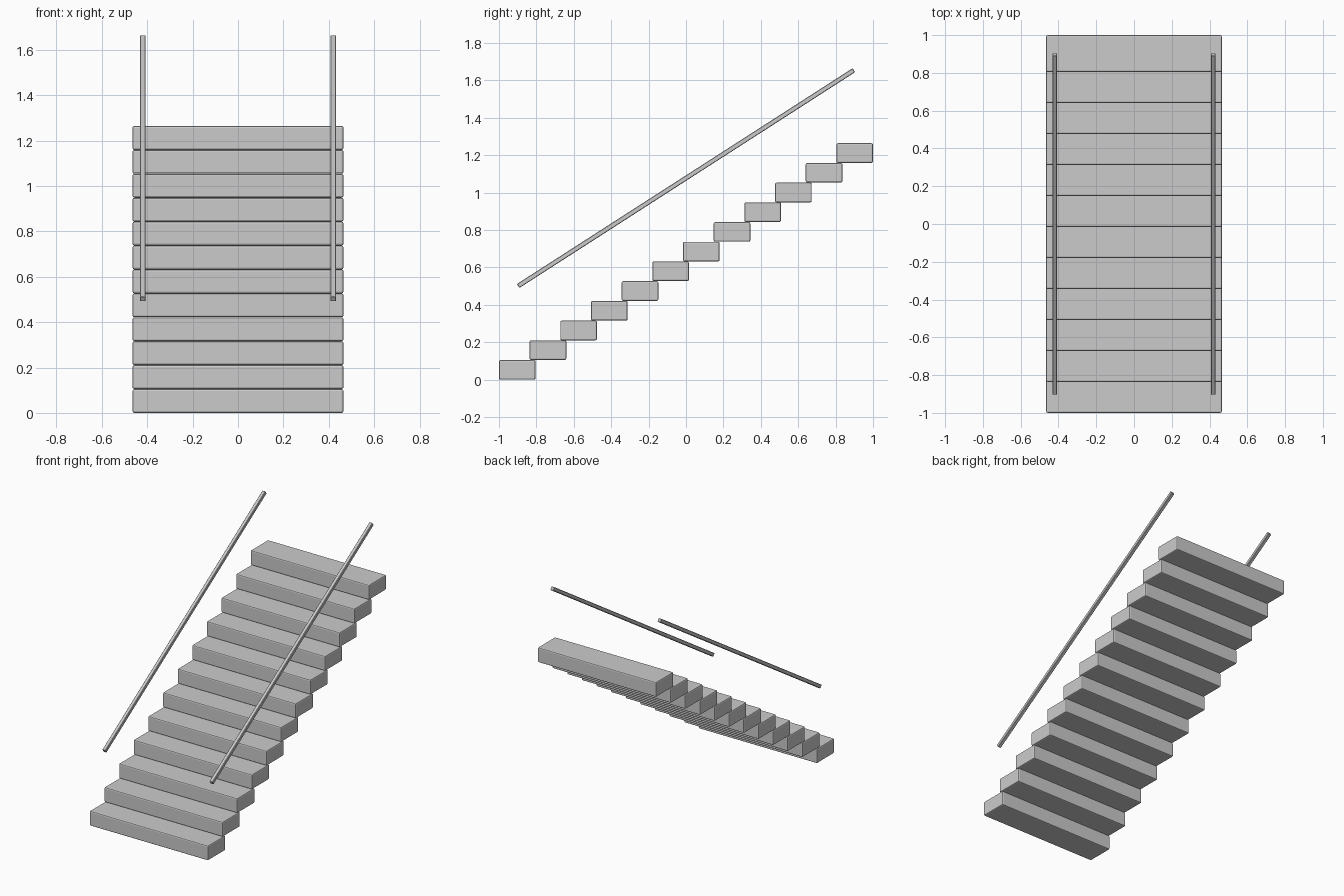
import bpy, math

if "Cube" in bpy.data.objects:
    bpy.data.objects.remove(bpy.data.objects["Cube"])

STEPS = 12
WIDTH, DEPTH, HEIGHT = 0.93, 0.196, 0.105
RUN = (2.0 - DEPTH) / (STEPS - 1)
RISE = 0.1054


def box(name, size, loc, tilt=0.0, bevel=0.01, segments=2):
    bpy.ops.mesh.primitive_cube_add(size=1, location=loc, rotation=(tilt, 0, 0))
    ob = bpy.context.object
    ob.name = name
    ob.scale = size
    bpy.ops.object.transform_apply(location=False, rotation=False, scale=True)
    mod = ob.modifiers.new("rounded_edges", 'BEVEL')
    mod.width = bevel
    mod.segments = segments
    return ob


# stair treads, each stacked behind and above the last
for i in range(STEPS):
    box(f"step_{i + 1:02d}", (WIDTH, DEPTH, HEIGHT),
        (0, -1 + DEPTH / 2 + i * RUN, HEIGHT / 2 + i * RISE), bevel=0.008)

# sloping handrails parallel to the flight
slope = math.atan2(RISE, RUN)
length = 2 * 0.8975 / math.cos(slope)
for side, x in (("left", -0.42), ("right", 0.42)):
    box(f"handrail_{side}", (0.025, length, 0.025), (x, 0, 1.078),
        tilt=slope, bevel=0.003, segments=1)
